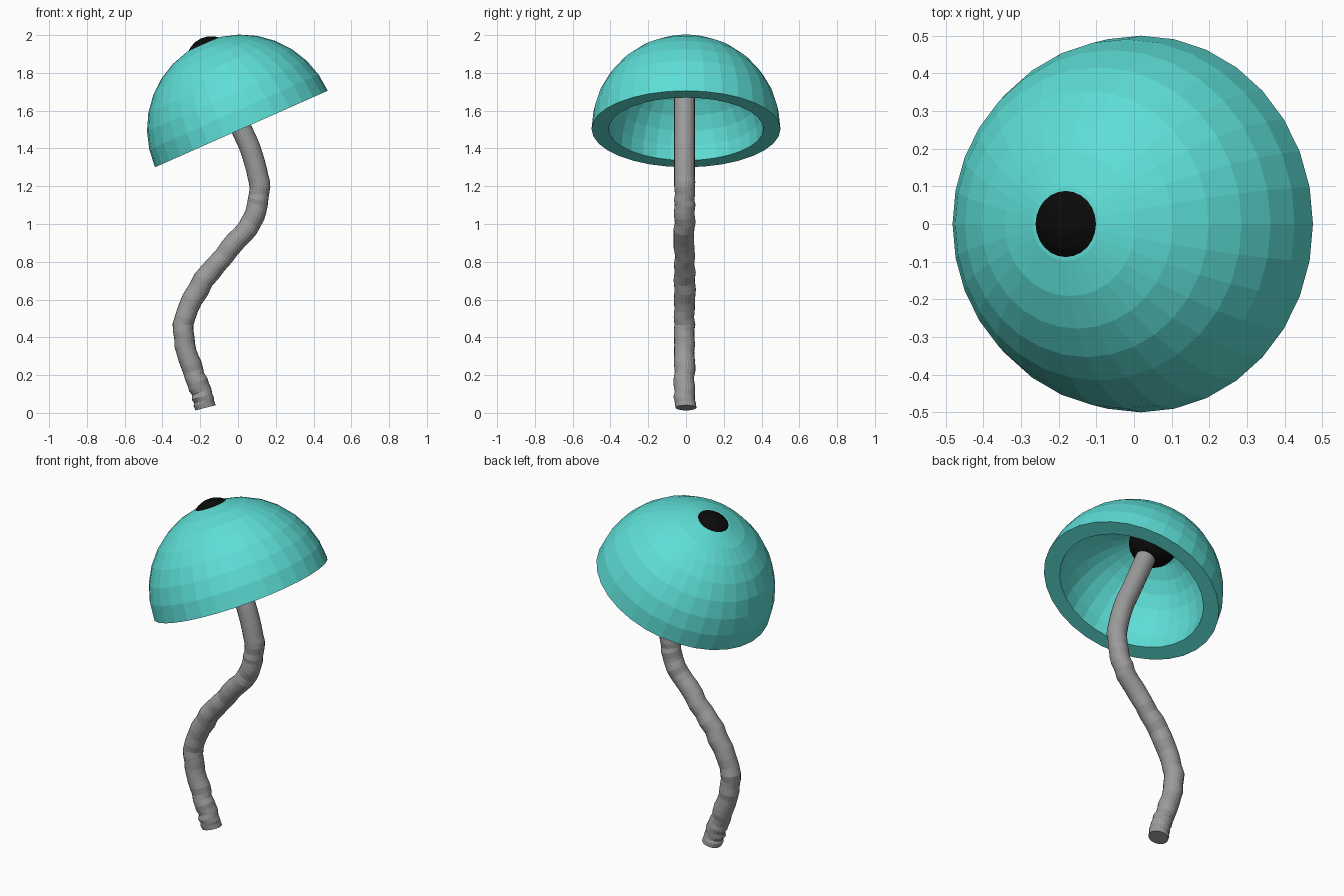
import bpy, bmesh, math, random
from mathutils import Vector, Matrix

if "Cube" in bpy.data.objects:
    bpy.data.objects.remove(bpy.data.objects["Cube"])

random.seed(4)
TILT = math.radians(-23.9)
CENTRE = Vector((0.018, 0, 1.503))
ROT = Matrix.Rotation(TILT, 4, 'Y')
AXIS = (ROT @ Vector((0, 0, 1))).normalized()


def material(name, rgb):
    m = bpy.data.materials.new(name)
    m.diffuse_color = (*rgb, 1)
    m.use_nodes = True
    m.node_tree.nodes["Principled BSDF"].inputs["Base Color"].default_value = m.diffuse_color
    return m


def add_object(name, bm, mat):
    bmesh.ops.recalc_face_normals(bm, faces=bm.faces)
    me = bpy.data.meshes.new(name)
    bm.to_mesh(me)
    bm.free()
    me.materials.append(mat)
    ob = bpy.data.objects.new(name, me)
    bpy.context.collection.objects.link(ob)
    return ob


def catmull(p0, p1, p2, p3, t):
    return 0.5 * (2 * p1 + (p2 - p0) * t + (2 * p0 - 5 * p1 + 4 * p2 - p3) * t * t
                  + (3 * p1 - p0 - 3 * p2 + p3) * t ** 3)


teal = material("teal", (0.11, 0.73, 0.67))
grey = material("grey", (0.33, 0.33, 0.33))
black = material("black", (0.003, 0.003, 0.003))

# Cap: thick hemispherical shell, spun from a closed profile and tilted
SEG, BANDS, R_OUT, R_IN = 32, 8, 0.5, 0.41
bm = bmesh.new()
angles = [math.pi / 2 * i / BANDS for i in range(BANDS + 1)]
profile = [(R_OUT * math.sin(a), R_OUT * math.cos(a)) for a in angles]
profile += [(R_IN * math.sin(a), R_IN * math.cos(a)) for a in reversed(angles)]
verts = [bm.verts.new((r, 0, z)) for r, z in profile]
edges = [bm.edges.new(pair) for pair in zip(verts, verts[1:])]
bmesh.ops.spin(bm, geom=verts + edges, cent=(0, 0, 0), axis=(0, 0, 1),
               angle=2 * math.pi, steps=SEG)
bmesh.ops.remove_doubles(bm, verts=bm.verts, dist=1e-4)
bm.transform(Matrix.Translation(CENTRE) @ ROT)
add_object("cap", bm, teal)

# Black knob set through the crown of the cap
bm = bmesh.new()
bmesh.ops.create_uvsphere(bm, u_segments=24, v_segments=12, radius=0.135,
                          matrix=Matrix.Translation(CENTRE + AXIS * 0.39) @ ROT)
add_object("crown_knob", bm, black)

# Stem: slightly lumpy tube along a winding path in the x-z plane
path = [(-0.172, 0.027), (-0.195, 0.11), (-0.24, 0.22), (-0.278, 0.36), (-0.283, 0.51),
        (-0.18, 0.70), (-0.04, 0.87), (0.07, 1.01), (0.11, 1.13), (0.106, 1.25),
        (0.066, 1.395), (0.02, 1.50), (-0.124, 1.83)]
pts = [Vector((x, -0.008, z)) for x, z in path]
pts[0].y = 0
pts = [2 * pts[0] - pts[1]] + pts + [2 * pts[-1] - pts[-2]]
line = []
for i in range(1, len(pts) - 2):
    line += [catmull(*pts[i - 1:i + 3], t / 4) for t in range(4)]
line.append(pts[-2])

SIDES = 20
bm = bmesh.new()
rings = []
for i, p in enumerate(line):
    tangent = (line[min(i + 1, len(line) - 1)] - line[max(i - 1, 0)]).normalized()
    side = Vector((0, 1, 0))
    other = side.cross(tangent).normalized()
    bump = 0.004 if 0 < i < 36 else 0
    p = p + Vector([random.uniform(-bump, bump) for _ in range(3)])
    r = 0.055 + random.uniform(-bump, bump) / 2
    rings.append([bm.verts.new(p + r * (side * math.cos(a) + other * math.sin(a)))
                  for a in (2 * math.pi * k / SIDES for k in range(SIDES))])
for a, b in zip(rings, rings[1:]):
    for k in range(SIDES):
        n = (k + 1) % SIDES
        bm.faces.new((a[k], a[n], b[n], b[k]))
bm.faces.new(rings[0])
bm.faces.new(rings[-1])
add_object("stem", bm, grey)
